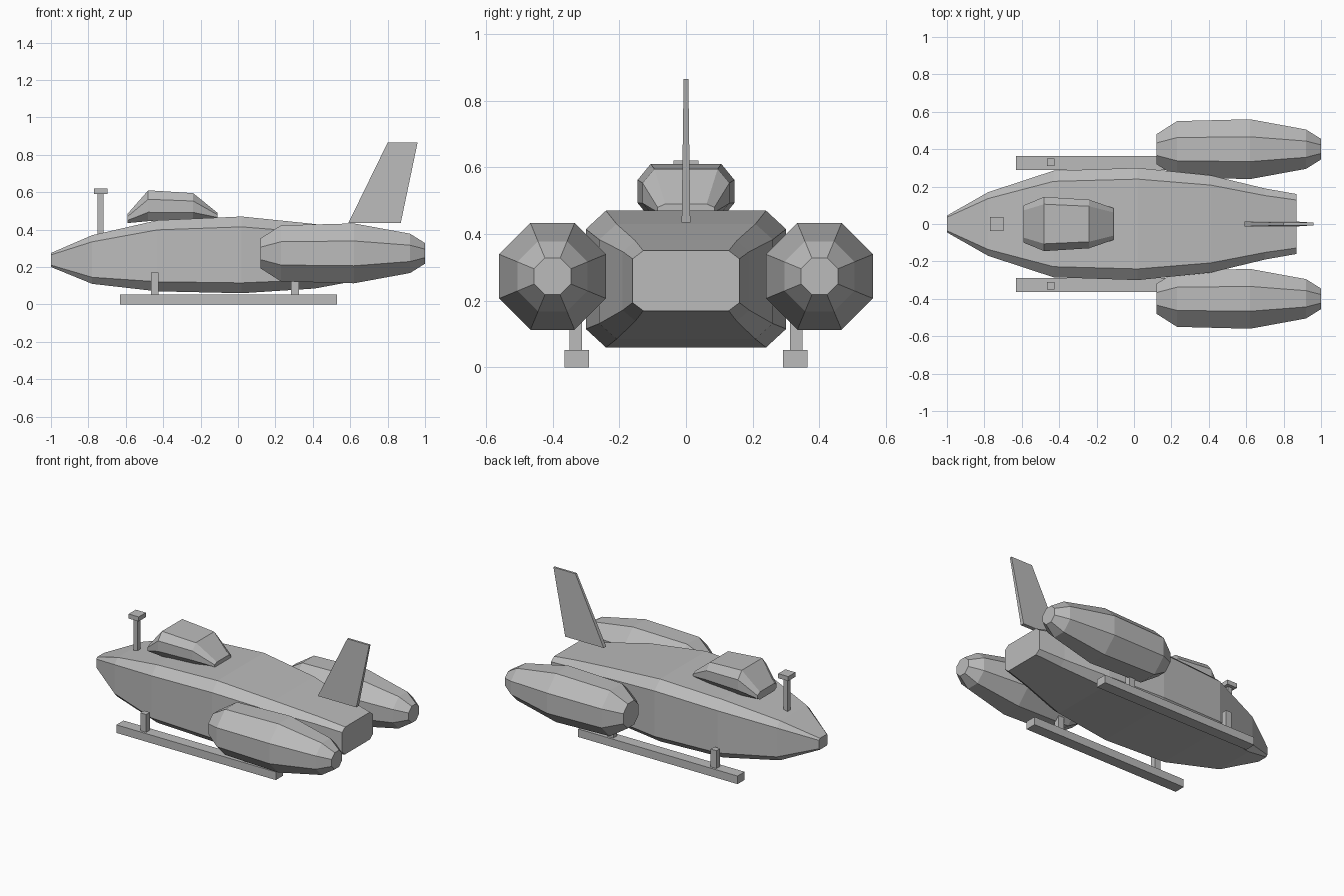
import bpy
import bmesh
import math

if "Cube" in bpy.data.objects:
    bpy.data.objects.remove(bpy.data.objects["Cube"])

grey = bpy.data.materials.new("plain grey")
grey.use_nodes = True
GREY = (0.5, 0.5, 0.5, 1)
grey.diffuse_color = GREY
grey.node_tree.nodes["Principled BSDF"].inputs["Base Color"].default_value = GREY


def loft(name, rings):
    """Skin a row of matching cross-sections and cap both ends."""
    bm = bmesh.new()
    loops = [[bm.verts.new(p) for p in ring] for ring in rings]
    n = len(loops[0])
    for a, b in zip(loops, loops[1:]):
        for i in range(n):
            j = (i + 1) % n
            bm.faces.new((a[i], a[j], b[j], b[i]))
    bm.faces.new(loops[0])
    bm.faces.new(loops[-1])
    bmesh.ops.recalc_face_normals(bm, faces=bm.faces)
    mesh = bpy.data.meshes.new(name)
    bm.to_mesh(mesh)
    bm.free()
    mesh.materials.append(grey)
    obj = bpy.data.objects.new(name, mesh)
    bpy.context.collection.objects.link(obj)
    return obj


def section(x, half, low, high, cut_y, cut_z):
    """Rectangle across x with its four corners cut off."""
    mid, tall = (low + high) / 2, (high - low) / 2
    iy, iz = half * (1 - cut_y), tall * (1 - cut_z)
    quarter = [(half, iz), (iy, tall)]
    pts = quarter + [(-y, z) for y, z in reversed(quarter)]
    pts += [(y, -z) for y, z in reversed(pts)]
    return [(x, y, mid + z) for y, z in pts]


def octagon(x, y, z, flat):
    r = flat / math.cos(math.pi / 8)
    angles = [math.pi / 8 + i * math.pi / 4 for i in range(8)]
    return [(x, y + r * math.cos(a), z + r * math.sin(a)) for a in angles]


def box(name, x0, x1, y, half, z0, z1):
    return loft(name, [[(x0, y - half, z), (x1, y - half, z),
                        (x1, y + half, z), (x0, y + half, z)] for z in (z0, z1)])


# Hull: x, half width, bottom, top
hull = [(-1, .045, .2, .275), (-.78, .17, .11, .37), (-.43, .285, .07, .45),
        (.02, .3, .06, .47), (.41, .26, .085, .43), (.7, .19, .139, .38),
        (.87, .16, .17, .35)]
loft("hull", [section(*s, .2, .27) for s in hull])

# Canopy
canopy = [(-.59, .1, .435, .485), (-.48, .145, .445, .61),
          (-.24, .13, .45, .595), (-.11, .085, .455, .49)]
loft("canopy", [section(*s, .27, .58) for s in canopy])

# Tail fin, thinner towards the tip
loft("tail_fin", [[(x0, -t, z), (x1, -t, z), (x1, t, z), (x0, t, z)]
                  for x0, x1, t, z in ((.59, .87, .013, .435), (.8, .96, .007, .865))])

# Mast with a flat cap
box("mast", -.75, -.72, 0, .016, .33, .59)
box("mast_cap", -.77, -.697, 0, .037, .59, .62)

# Engines, skids and struts on both sides
engine = [(.12, .08), (.23, .15), (.62, .16), (.92, .105), (1, .055)]
for side, s in (("left", 1), ("right", -1)):
    loft(side + "_engine", [octagon(x, s * .4, .273, r) for x, r in engine])
    box(side + "_skid", -.63, .53, s * .327, .037, 0, .053)
    for end, x in (("front", -.445), ("rear", .305)):
        box(f"{side}_{end}_strut", x - .021, x + .021, s * .33, .019, .05, .17)
